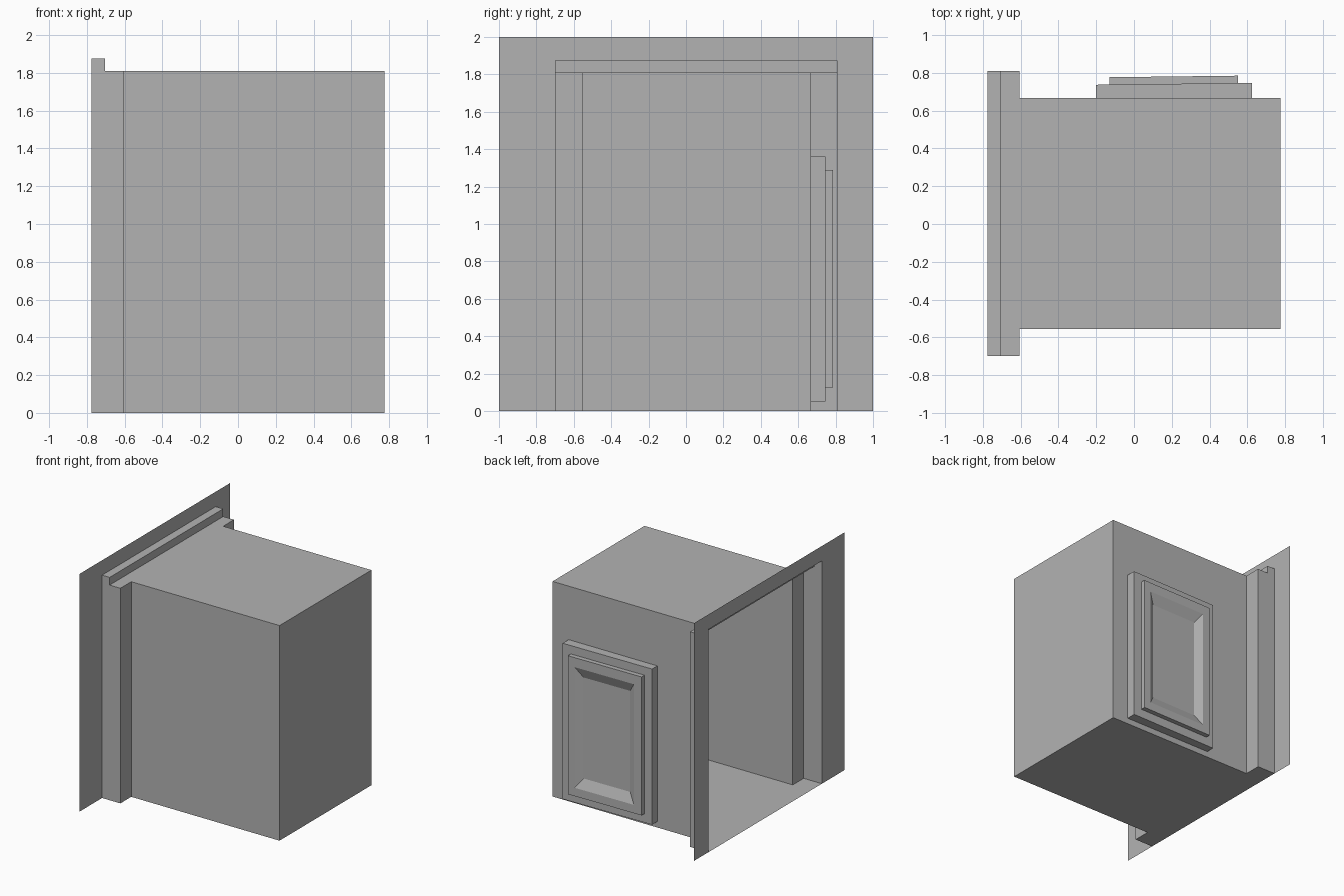
import bpy
import bmesh

cube = bpy.data.objects.get("Cube")
if cube:
    bpy.data.objects.remove(cube, do_unlink=True)

grey = bpy.data.materials.new("plain grey")
grey.use_nodes = True
grey.diffuse_color = (0.45, 0.45, 0.45, 1)
grey.node_tree.nodes["Principled BSDF"].inputs["Base Color"].default_value = grey.diffuse_color


def add_part(name, faces):
    """Build a flat-shaded sheet object from face outlines, welding shared corners."""
    bm = bmesh.new()
    for outline in faces:
        bm.faces.new([bm.verts.new(p) for p in outline])
    bmesh.ops.remove_doubles(bm, verts=bm.verts, dist=0.0005)
    mesh = bpy.data.meshes.new(name)
    bm.to_mesh(mesh)
    bm.free()
    mesh.materials.append(grey)
    obj = bpy.data.objects.new(name, mesh)
    bpy.context.collection.objects.link(obj)
    return obj


def stepped_panel(name, rings):
    """Join nested upright rectangles (x0, x1, z0, z1, y) and cap the last one."""
    loops = []
    for x0, x1, z0, z1, y in rings:
        # slight lean of the front surfaces along the wall
        loops.append([(x, y + (0.012 * (x - 0.21) if y > WALL_BACK else 0), z)
                      for x, z in ((x1, z0), (x0, z0), (x0, z1), (x1, z1))])
    faces = [loops[-1]]
    for a, b in zip(loops, loops[1:]):
        for i in range(4):
            j = (i + 1) % 4
            faces.append([a[i], a[j], b[j], b[i]])
    return add_part(name, faces)


FACE_X, STEP_X, END_X = -0.775, -0.605, 0.775
HEADER_X = -0.705
OPEN_FRONT, OPEN_BACK = -0.70, 0.81
WALL_FRONT, WALL_BACK = -0.555, 0.667
ROOF, HEADER_TOP = 1.81, 1.875


def plan(start_x):
    """Stepped floor plan, open on the side at start_x."""
    return [(start_x, OPEN_FRONT), (STEP_X, OPEN_FRONT), (STEP_X, WALL_FRONT),
            (END_X, WALL_FRONT), (END_X, WALL_BACK), (STEP_X, WALL_BACK),
            (STEP_X, OPEN_BACK), (start_x, OPEN_BACK)]


# Walls, floor and roof of the hollow box
outline = plan(FACE_X)
shell = [[(*a, 0), (*b, 0), (*b, ROOF), (*a, ROOF)] for a, b in zip(outline, outline[1:])]
shell.append([(x, y, 0) for x, y in reversed(outline)])
shell.append([(x, y, ROOF) for x, y in plan(HEADER_X)])
add_part("room_shell", shell)

# Raised header over the opening
header = [
    [(HEADER_X, OPEN_FRONT, ROOF), (HEADER_X, OPEN_BACK, ROOF),
     (HEADER_X, OPEN_BACK, HEADER_TOP), (HEADER_X, OPEN_FRONT, HEADER_TOP)],
    [(FACE_X, OPEN_FRONT, HEADER_TOP), (HEADER_X, OPEN_FRONT, HEADER_TOP),
     (HEADER_X, OPEN_BACK, HEADER_TOP), (FACE_X, OPEN_BACK, HEADER_TOP)],
]
for y, turn in ((OPEN_FRONT, 1), (OPEN_BACK, -1)):
    header.append([(FACE_X, y, ROOF), (HEADER_X, y, ROOF),
                   (HEADER_X, y, HEADER_TOP), (FACE_X, y, HEADER_TOP)][::turn])
add_part("opening_header", header)

# Thin wall sheet surrounding the opening
surround = [(-1, 0), (OPEN_FRONT, 0), (OPEN_FRONT, HEADER_TOP), (OPEN_BACK, HEADER_TOP),
            (OPEN_BACK, 0), (1, 0), (1, 2), (-1, 2)]
add_part("wall_surround", [[(FACE_X, y, z) for y, z in reversed(surround)]])

# Window on the back wall: casing, then a raised frame with a bevelled recess
casing = (-0.20, 0.625, 0.05, 1.36)
frame = (-0.13, 0.55, 0.125, 1.29)
recess = (-0.06, 0.487, 0.195, 1.21)
pane = (0.0, 0.43, 0.275, 1.125)
stepped_panel("window_casing", [(*casing, WALL_BACK), (*casing, 0.742), (*frame, 0.742)][:2]
              + [(*frame, 0.742)])
stepped_panel("window_frame", [(*frame, 0.742), (*frame, 0.781), (*recess, 0.781), (*pane, 0.745)])
